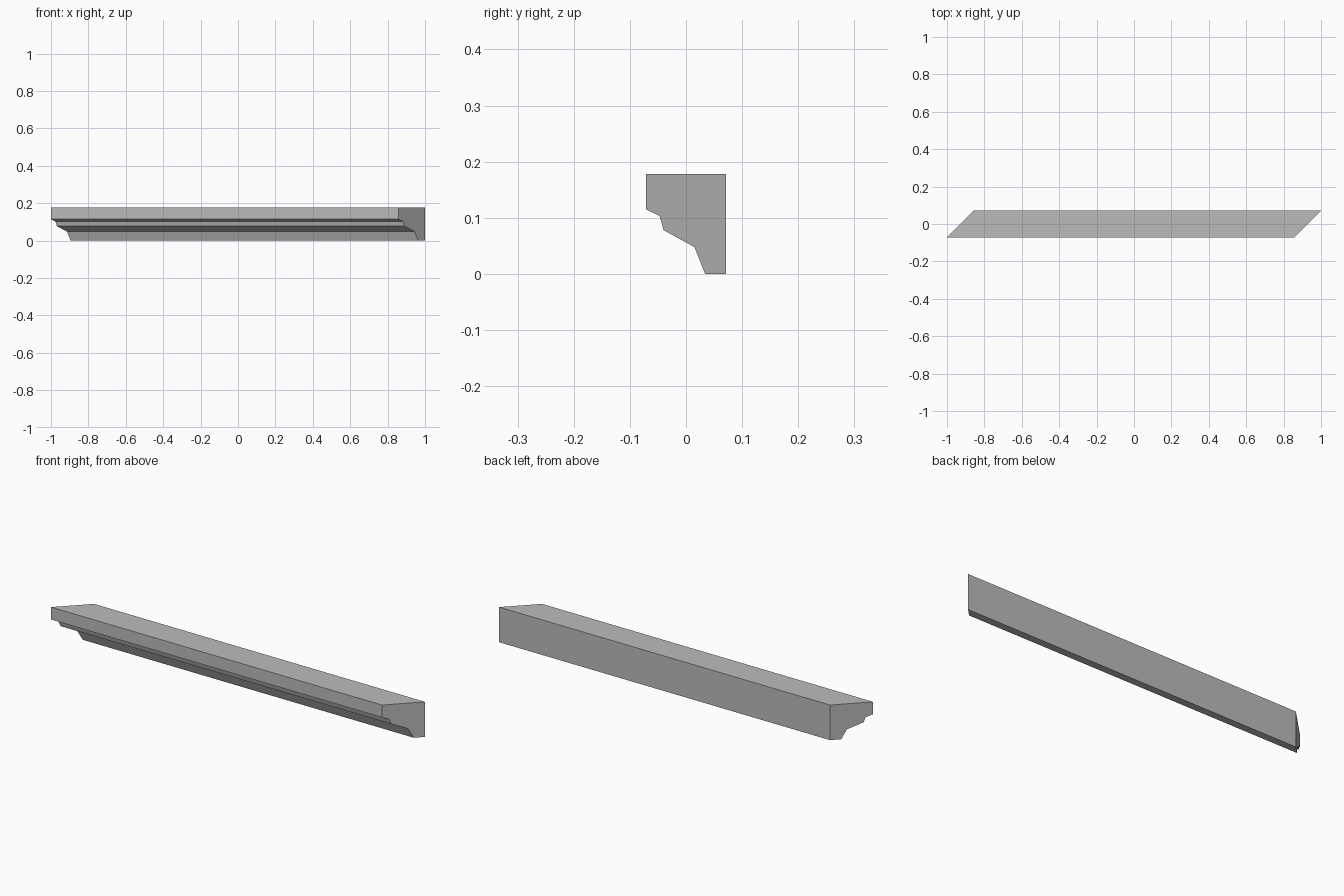
import bpy
import bmesh

default = bpy.data.objects.get("Cube")
if default:
    bpy.data.objects.remove(default, do_unlink=True)

# Plain grey material
grey = bpy.data.materials.new("plain grey")
grey.use_nodes = True
colour = (0.5, 0.5, 0.5, 1)
grey.diffuse_color = colour
grey.node_tree.nodes["Principled BSDF"].inputs["Base Color"].default_value = colour

HALF_LENGTH = 1.0
HALF_DEPTH = 0.071

# Moulding cross-section (y, z): flat back and top, stepped front underside
profile = [
    (-HALF_DEPTH, 0.178), (-HALF_DEPTH, 0.115), (-0.047, 0.103),
    (-0.04, 0.078), (0.015, 0.048), (0.034, 0.0),
    (HALF_DEPTH, 0.0), (HALF_DEPTH, 0.178),
]

# Sweep the section between two parallel 45 degree mitred ends
bm = bmesh.new()
left_end = [bm.verts.new((HALF_LENGTH - HALF_DEPTH + y, y, z)) for y, z in profile]
right_end = [bm.verts.new((-HALF_LENGTH + HALF_DEPTH + y, y, z)) for y, z in profile]
bm.faces.new(left_end)
bm.faces.new(right_end[::-1])
for i in range(len(profile)):
    j = (i + 1) % len(profile)
    bm.faces.new((left_end[i], right_end[i], right_end[j], left_end[j]))
bmesh.ops.recalc_face_normals(bm, faces=bm.faces)

mesh = bpy.data.meshes.new("cornice_moulding")
bm.to_mesh(mesh)
bm.free()
mesh.materials.append(grey)
moulding = bpy.data.objects.new("cornice_moulding", mesh)
bpy.context.collection.objects.link(moulding)
